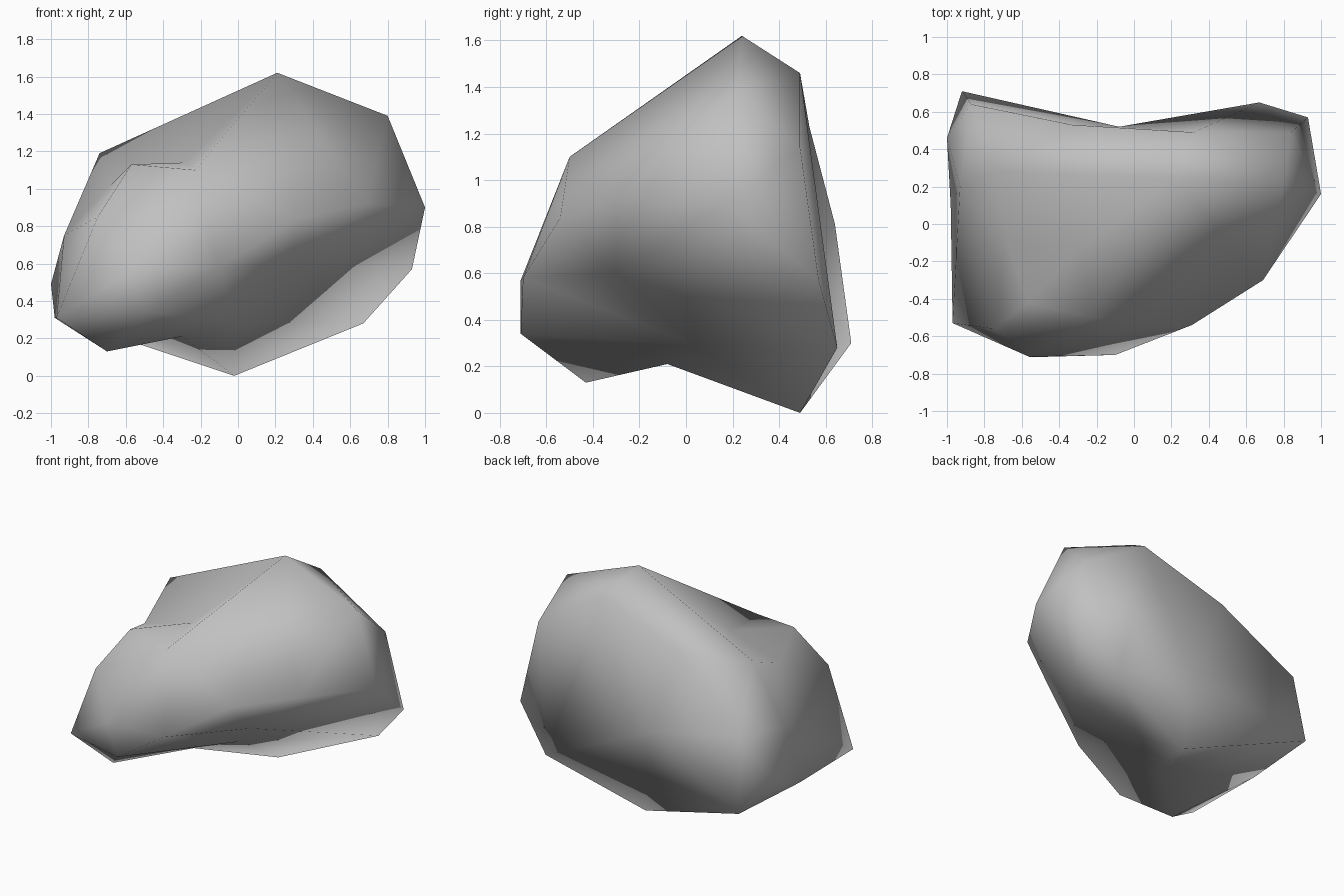
import bpy
import bmesh
from mathutils import Vector

old = bpy.data.objects.get("Cube")
if old:
    bpy.data.objects.remove(old)

CENTRE = Vector((-0.05, 0.05, 0.68))

# Corners of the boulder that ridges or folds are tied to
peak, brow, rear_shoulder = (.21, .24, 1.62), (.32, .49, 1.46), (.84, .49, 1.14)
right_shoulder = (-.74, .28, 1.19)
rear_hip, rear_foot = (.93, .57, .57), (.67, .65, .28)
fold_start, fold_middle = (.31, -.3, .6), (-.01, .04, .29)

# The remaining corners, grouped by region
crown = [peak, brow, rear_shoulder, right_shoulder, (.8, .22, 1.39), (-.33, .53, 1.23)]
flanks = [rear_hip, (1, .16, .9), (.69, -.3, .92), (.31, -.54, .84),
          (-1, .46, .49), (-.93, .2, .75), (-.87, .64, .81)]
nose = [(-.57, -.42, 1.13), (-.23, -.5, 1.1), (-.75, -.56, .85), (-.97, -.53, .31),
        (-.56, -.71, .57), (-.47, -.71, .34), (-.1, -.7, .58), (-.7, -.43, .13)]
base = [rear_foot, (-.02, .49, 0), (-.92, .71, .3), (-.98, .1, .31)]
# Hollows: two behind the nose, one in the back, three along the fold underneath
hollows = [(-.28, -.12, 1.14), (-.68, -.1, 1.02), (-.08, .52, .6),
           fold_start, fold_middle, (-.3, -.08, .21)]
# Ridges that must run straight between two corners
ridges = [(peak, right_shoulder), (rear_shoulder, rear_foot), (brow, rear_foot),
          (fold_start, rear_hip), (fold_start, fold_middle)]


def rounded(p):
    """Push a corner toward a sphere so that hollows join the wrapping too."""
    v = Vector(p) - CENTRE
    return v.normalized() * v.length ** 0.15


def join(bm, a, b):
    """Turn the edge that separates two facing corners so that it joins them."""
    for e in bm.edges:
        facing = {v for f in e.link_faces for v in f.verts} - set(e.verts)
        if facing == {a, b}:
            bmesh.utils.edge_rotate(e, True)
            return


# Wrap the rounded corners in a skin, then move each one to its true place
bm = bmesh.new()
corner = {}
for p in crown + flanks + nose + base + hollows:
    corner[p] = bm.verts.new(rounded(p))
bmesh.ops.convex_hull(bm, input=bm.verts[:])
for a, b in ridges:
    if not bm.edges.get((corner[a], corner[b])):
        join(bm, corner[a], corner[b])
for p, v in corner.items():
    v.co = p
bmesh.ops.recalc_face_normals(bm, faces=bm.faces[:])

mesh = bpy.data.meshes.new("boulder")
bm.to_mesh(mesh)
bm.free()
boulder = bpy.data.objects.new("boulder", mesh)
bpy.context.collection.objects.link(boulder)
mesh.shade_smooth()

# Plain grey stone
stone = bpy.data.materials.new("grey stone")
stone.use_nodes = True
colour = (0.53, 0.53, 0.53, 1)
stone.diffuse_color = colour
stone.node_tree.nodes["Principled BSDF"].inputs["Base Color"].default_value = colour
mesh.materials.append(stone)
